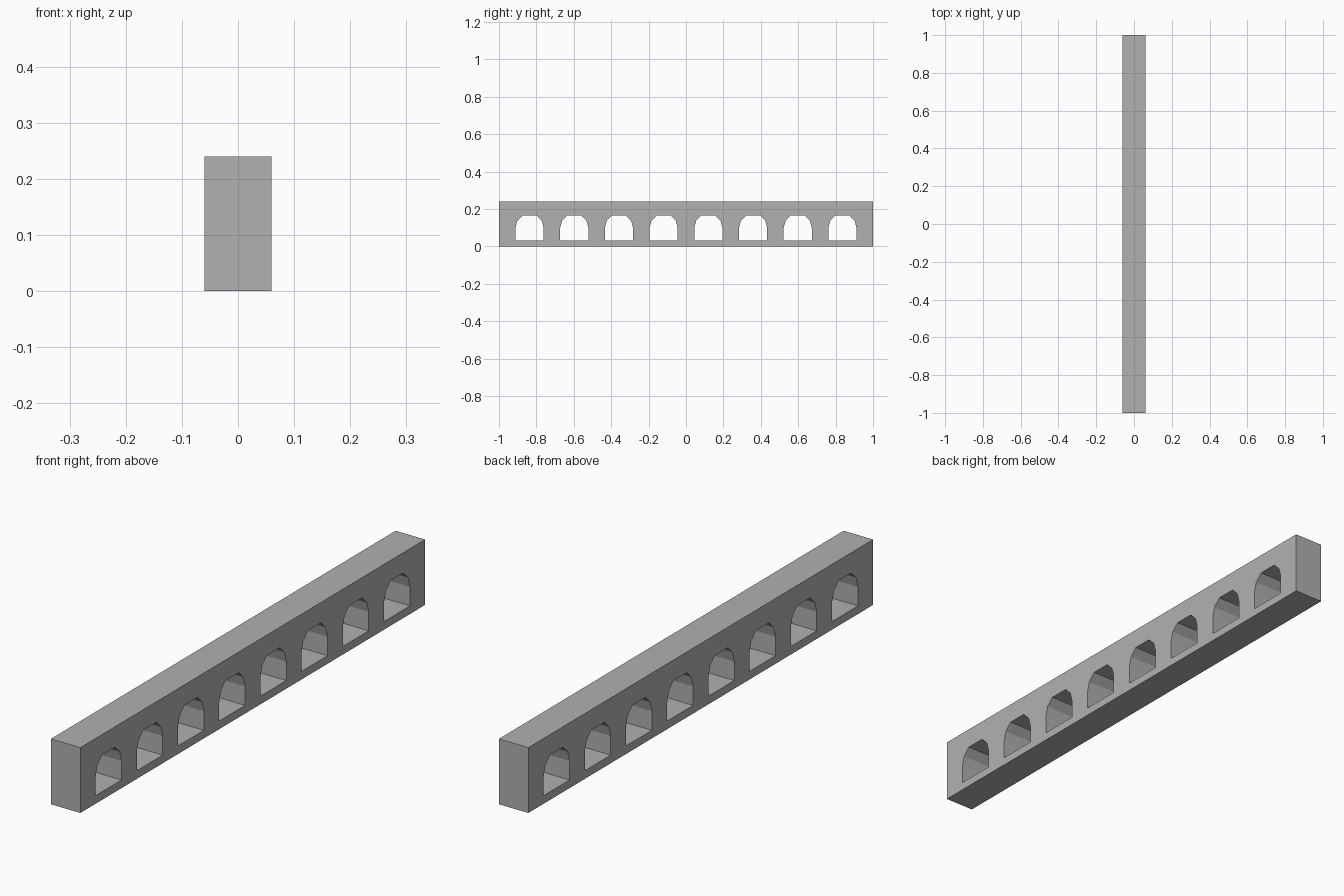
import bpy
import math

if "Cube" in bpy.data.objects:
    bpy.data.objects.remove(bpy.data.objects["Cube"])

LENGTH, HEIGHT, THICK = 2.0, 0.24, 0.12
COUNT, SPACING = 8, 0.239
RADIUS, SILL, SPRING = 0.075, 0.03, 0.10
ARCH_ANGLES = (0, 30, 60, 120, 150, 180)  # flat facet at the crown

curve = bpy.data.curves.new("arcade_wall", 'CURVE')
curve.dimensions = '2D'
curve.fill_mode = 'BOTH'
curve.extrude = THICK / 2


def add_outline(points):
    s = curve.splines.new('POLY')
    s.points.add(len(points) - 1)
    for p, (u, v) in zip(s.points, points):
        p.co = (u, v, 0, 1)
    s.use_cyclic_u = True


# Wall outline
h = LENGTH / 2
add_outline([(-h, 0), (h, 0), (h, HEIGHT), (-h, HEIGHT)])

# Row of arched openings with faceted, flat-crowned tops
for i in range(COUNT):
    c = (i - (COUNT - 1) / 2) * SPACING
    arch = [(c + RADIUS * math.cos(math.radians(a)),
             SPRING + RADIUS * math.sin(math.radians(a)))
            for a in ARCH_ANGLES]
    add_outline([(c - RADIUS, SILL), (c + RADIUS, SILL)] + arch)

# Stand the profile upright along y and turn it into a mesh
wall = bpy.data.objects.new("arcade_wall", curve)
bpy.context.collection.objects.link(wall)
wall.rotation_euler = (math.pi / 2, 0, math.pi / 2)
bpy.context.view_layer.objects.active = wall
wall.select_set(True)
bpy.ops.object.convert(target='MESH')
bpy.ops.object.transform_apply(location=True, rotation=True, scale=True)
bpy.ops.object.shade_flat()

# Dark stone grey
stone = bpy.data.materials.new("stone")
stone.diffuse_color = (0.44, 0.44, 0.44, 1)
stone.use_nodes = True
stone.node_tree.nodes["Principled BSDF"].inputs["Base Color"].default_value = stone.diffuse_color
bpy.context.object.data.materials.clear()
bpy.context.object.data.materials.append(stone)
